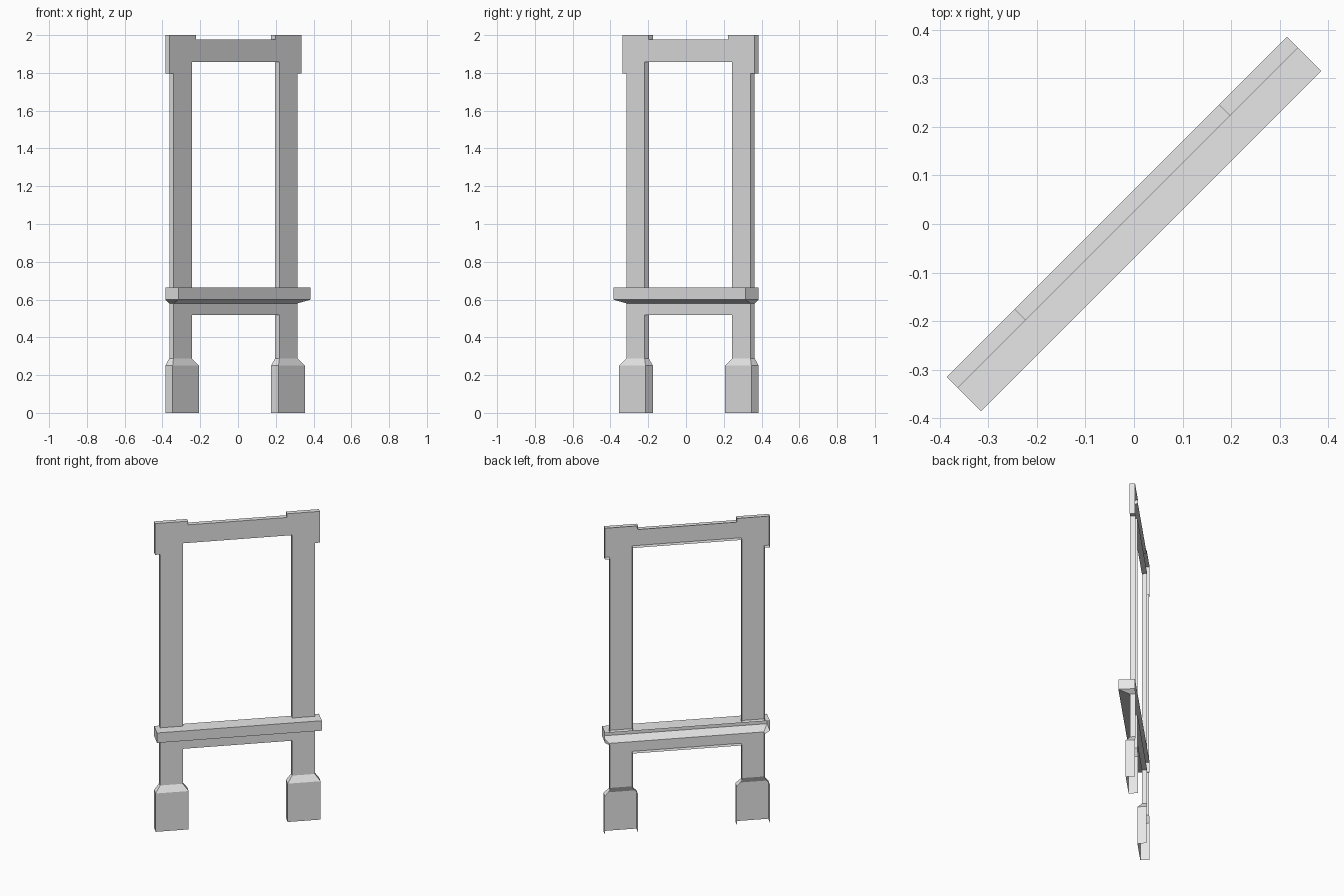
import bpy
import bmesh
from math import radians

cube = bpy.data.objects.get("Cube")
if cube:
    bpy.data.objects.remove(cube, do_unlink=True)

# Shared dimensions: the surround is an open-backed shell, built facing -y
BACK, FACE = 0.0495, 0.018          # wall plane and main face plane
FOOT_FACE, SILL_FACE = -0.006, -0.0495
END = 0.495                         # half of the full width
POST_IN, POST_OUT = 0.328, 0.465
BLOCK_IN = 0.297
SILL_BASE, SILL_EDGE, SILL_TOP = 0.58, 0.60, 0.665
FOOT_EDGE, FOOT_TOP = 0.25, 0.289

stone = bpy.data.materials.new("light_grey_stone")
stone.use_nodes = True
stone.diffuse_color = (0.8, 0.8, 0.8, 1)
stone.node_tree.nodes["Principled BSDF"].inputs["Base Color"].default_value = (0.8, 0.8, 0.8, 1)


def finish(name, bm):
    mesh = bpy.data.meshes.new(name)
    bm.to_mesh(mesh)
    bm.free()
    mesh.materials.append(stone)
    obj = bpy.data.objects.new(name, mesh)
    obj.rotation_euler.z = radians(45)
    bpy.context.collection.objects.link(obj)


def panel(name, half, open_heights):
    """Flat face mirrored from its +x half outline, with sides back to the wall."""
    outline = half + [(-x, z) for x, z in reversed(half)]
    bm = bmesh.new()
    front = [bm.verts.new((x, FACE, z)) for x, z in outline]
    back = [bm.verts.new((x, BACK, z)) for x, z in outline]
    bm.faces.new(front)
    for i, (_, z) in enumerate(outline):
        j = (i + 1) % len(outline)
        if z == outline[j][1] and z in open_heights:
            continue
        bm.faces.new((front[j], front[i], back[i], back[j]))
    finish(name, bm)


def shell(name, levels, cap=False):
    """Three-sided body lofted through (left, right, face, height) levels."""
    bm = bmesh.new()
    rows = [[bm.verts.new(p) for p in ((l, BACK, z), (l, f, z), (r, f, z), (r, BACK, z))]
            for l, r, f, z in levels]
    for low, high in zip(rows, rows[1:]):
        for i in range(3):
            bm.faces.new((low[i], low[i + 1], high[i + 1], high[i]))
    if cap:
        bm.faces.new(rows[-1])
    finish(name, bm)


# Upper posts and lintel with raised, widened end blocks
panel("upper_frame", [
    (POST_IN, 1.858), (POST_IN, SILL_TOP), (POST_OUT, SILL_TOP), (POST_OUT, 1.796),
    (END, 1.796), (END, 2.0), (BLOCK_IN, 2.0), (BLOCK_IN, 1.976)], [SILL_TOP])

# Short lower posts joined by the apron under the sill
panel("lower_frame", [
    (POST_IN, 0.517), (POST_IN, FOOT_TOP), (POST_OUT, FOOT_TOP),
    (POST_OUT, SILL_BASE)], [FOOT_TOP, SILL_BASE])

# Projecting sill with a chamfered underside
shell("sill", [
    (-POST_OUT, POST_OUT, FACE, SILL_BASE),
    (-END, END, SILL_FACE, SILL_EDGE),
    (-END, END, SILL_FACE, SILL_TOP)], cap=True)

# Wider feet that taper up into the posts
for name, side in (("left_foot", 1), ("right_foot", -1)):
    wide = sorted((side * BLOCK_IN, side * END))
    slim = sorted((side * POST_IN, side * POST_OUT))
    shell(name, [
        (*wide, FOOT_FACE, 0),
        (*wide, FOOT_FACE, FOOT_EDGE),
        (*slim, FACE, FOOT_TOP)])
